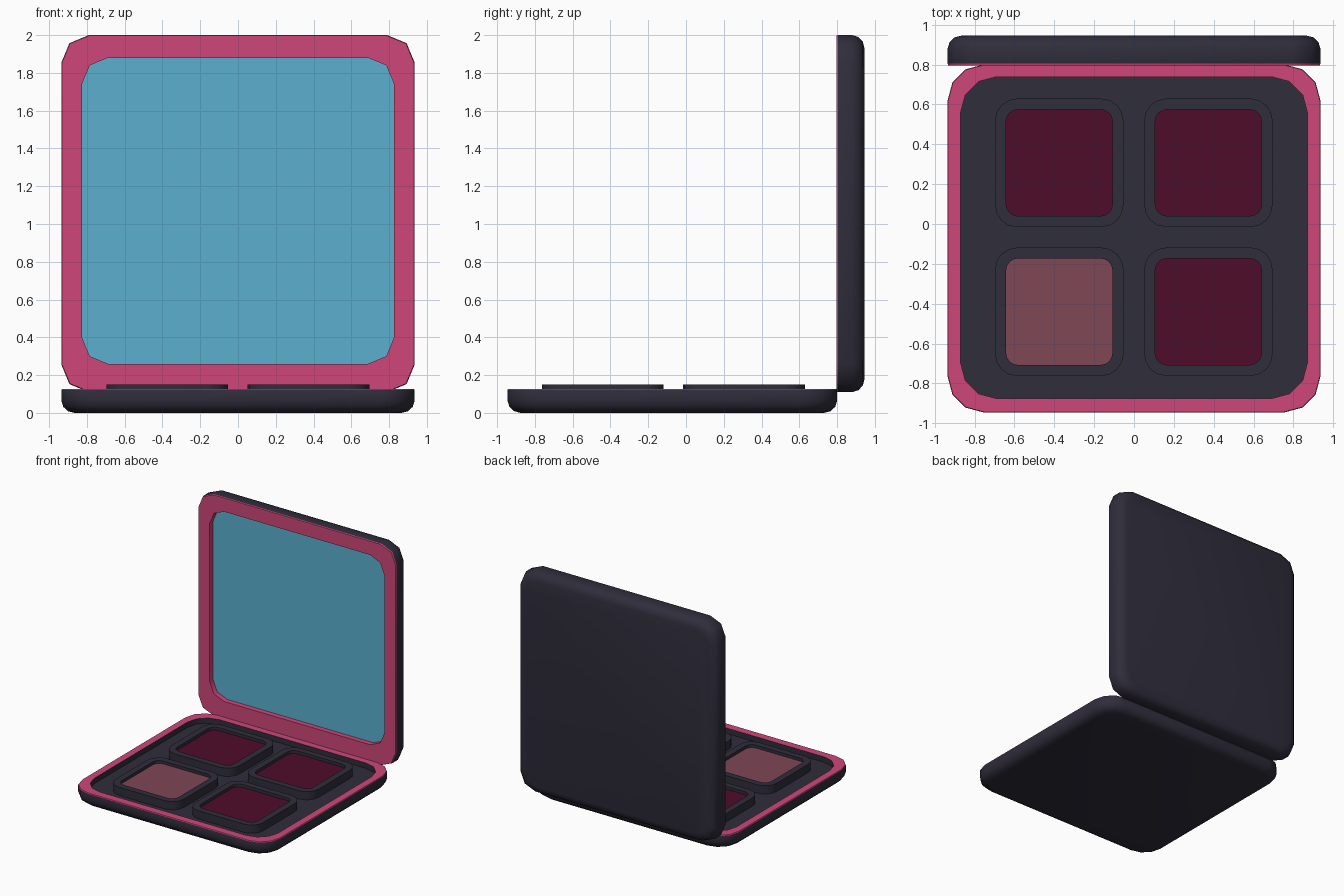
import bpy, bmesh
from math import sin, cos, pi, radians

cube = bpy.data.objects.get("Cube")
if cube:
    bpy.data.objects.remove(cube, do_unlink=True)


def material(name, *rgb):
    linear = [((c / 255 + 0.055) / 1.055) ** 2.4 for c in rgb]
    m = bpy.data.materials.new(name)
    m.use_nodes = True
    m.diffuse_color = (*linear, 1)
    m.node_tree.nodes["Principled BSDF"].inputs["Base Color"].default_value = (*linear, 1)
    return m


CASE = material("charcoal_case", 47, 45, 59)
PINK = material("pink_trim", 206, 70, 121)
MIRROR = material("blue_mirror", 91, 176, 206)
WINE = material("wine_powder", 78, 12, 42)
ROSE = material("dusty_rose_powder", 126, 71, 86)


def outline(hx, hy, cy, r, segs):
    """Rounded rectangle, counter-clockwise."""
    points = []
    for q, (sx, sy) in enumerate([(1, 1), (-1, 1), (-1, -1), (1, -1)]):
        for i in range(segs + 1):
            a = (q + i / segs) * pi / 2
            points.append((sx * (hx - r) + r * cos(a), cy + sy * (hy - r) + r * sin(a)))
    return points


def tray(name, rings, segs, materials, trim_bands=(), location=(0, 0, 0), tilt=0):
    """Loft rings (half x, half y, centre y, corner radius, height).
    Slot 0 is the body, 1 the trim bands, the last slot the final cap."""
    bm = bmesh.new()
    loops = [[bm.verts.new((x, y, z)) for x, y in outline(hx, hy, cy, r, segs)]
             for hx, hy, cy, r, z in rings]
    bm.faces.new(loops[0][::-1])
    for band, (low, high) in enumerate(zip(loops, loops[1:])):
        for i in range(len(low)):
            j = (i + 1) % len(low)
            face = bm.faces.new((low[i], low[j], high[j], high[i]))
            face.material_index = 1 if band in trim_bands else 0
    bm.faces.new(loops[-1]).material_index = len(materials) - 1
    mesh = bpy.data.meshes.new(name)
    bm.to_mesh(mesh)
    bm.free()
    for m in materials:
        mesh.materials.append(m)
    ob = bpy.data.objects.new(name, mesh)
    bpy.context.collection.objects.link(ob)
    ob.location = location
    ob.rotation_euler.x = tilt
    bpy.ops.object.select_all(action='DESELECT')
    ob.select_set(True)
    bpy.context.view_layer.objects.active = ob
    bpy.ops.object.shade_smooth_by_angle(angle=radians(50))
    return ob


def shell(hx, hy, r, edge):
    """Outer wall with a rounded underside, from the flat back up to the edge."""
    rounding = [(0.07, 0), (0.035, 0.009), (0.01, 0.032), (0, 0.065), (0, edge)]
    return [(hx - d, hy - d, 0, r - d * 0.4, z) for d, z in rounding]


# Base: rounded tray with a flat pink rim and a sunken dark floor
base_rings = shell(0.935, 0.8725, 0.18, 0.12) + [
    (0.932, 0.8695, 0, 0.178, 0.126),
    (0.87, 0.807, 0.004, 0.18, 0.126),
    (0.87, 0.807, 0.004, 0.18, 0.08)]
tray("base", base_rings, 3, [CASE, PINK, CASE], (4, 5), (0, -0.0725, 0))

# Lid: the same construction stood upright, with a recessed mirror
lid_rings = shell(0.935, 0.945, 0.145, 0.14) + [
    (0.932, 0.942, 0, 0.145, 0.149),
    (0.825, 0.81, 0.015, 0.137, 0.149),
    (0.825, 0.81, 0.015, 0.137, 0.104)]
tray("lid", lid_rings, 2, [CASE, PINK, MIRROR], (4, 5, 6), (0, 0.945, 1.055), pi / 2)

# Four raised pans, each with powder set below its frame
pan_rings = [
    (0.322, 0.322, 0, 0.11, 0.07),
    (0.322, 0.322, 0, 0.11, 0.15),
    (0.267, 0.267, 0, 0.06, 0.15),
    (0.267, 0.267, 0, 0.06, 0.125)]
for side, x in (("right", -0.375), ("left", 0.373)):
    for row, y in (("front", -0.44), ("back", 0.307)):
        powder = ROSE if (side, row) == ("right", "front") else WINE
        tray(f"{row}_{side}_pan", pan_rings, 4, [CASE, powder], (), (x, y, 0))
